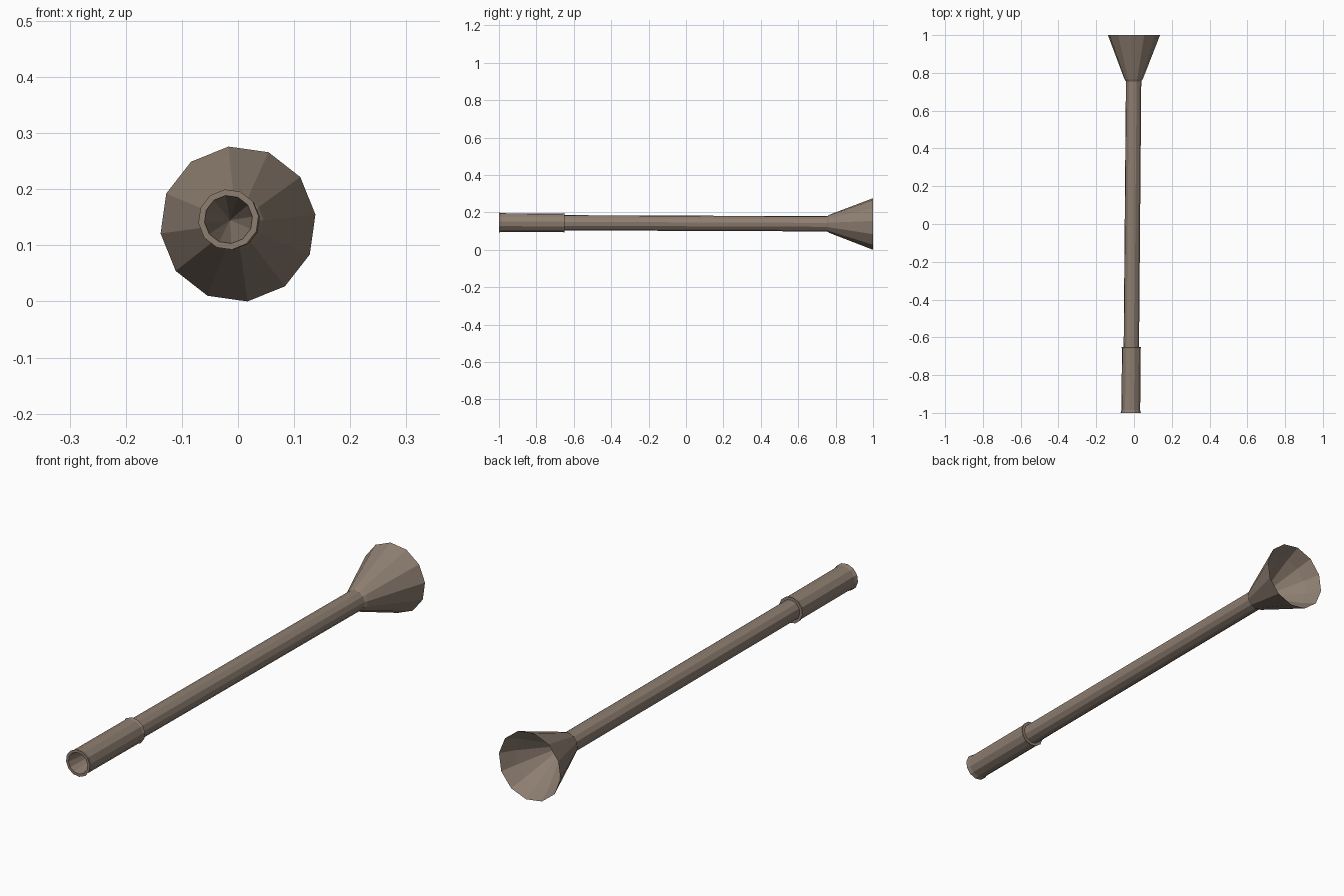
import bpy, bmesh, math

if "Cube" in bpy.data.objects:
    bpy.data.objects.remove(bpy.data.objects["Cube"])

SIDES = 12
TWIST = math.radians(7)

mat = bpy.data.materials.new("weathered_brown")
mat.diffuse_color = (0.27, 0.21, 0.165, 1)
mat.use_nodes = True
mat.node_tree.nodes["Principled BSDF"].inputs["Base Color"].default_value = mat.diffuse_color


def axis(y):
    """Centre of the slightly tilted horn axis at depth y."""
    t = (y + 1) / 2
    return -0.017 * (1 - t), 0.146 + (0.138 - 0.146) * t


def lathe(name, profile):
    """Sweep (y, radius) points round the axis; radius 0 makes an apex."""
    bm = bmesh.new()
    rings = []
    for y, r in profile:
        cx, cz = axis(y)
        n = SIDES if r else 1
        rings.append([bm.verts.new((cx + r * math.cos(TWIST + math.tau * i / SIDES), y,
                                    cz + r * math.sin(TWIST + math.tau * i / SIDES)))
                      for i in range(n)])
    for a, b in zip(rings, rings[1:]):
        for i in range(SIDES):
            j = (i + 1) % SIDES
            if len(a) == 1:
                bm.faces.new((a[0], b[j], b[i]))
            elif len(b) == 1:
                bm.faces.new((a[i], a[j], b[0]))
            else:
                bm.faces.new((a[i], a[j], b[j], b[i]))
    bmesh.ops.recalc_face_normals(bm, faces=bm.faces)
    mesh = bpy.data.meshes.new(name)
    bm.to_mesh(mesh)
    bm.free()
    mesh.materials.append(mat)
    obj = bpy.data.objects.new(name, mesh)
    bpy.context.collection.objects.link(obj)


# Mouthpiece: hollowed end, thin lip, collar stepping down to the tube
lathe("mouthpiece", [(-0.70, 0), (-1.0, 0.043), (-1.0, 0.054), (-0.985, 0.050),
                     (-0.66, 0.050), (-0.65, 0.053), (-0.65, 0.041)])

# Long main tube
lathe("tube", [(-0.66, 0.041), (0.77, 0.041)])

# Flared bell: neck ring, outer cone, thin rim, hollow inside
lathe("bell", [(0.755, 0.041), (0.765, 0.048), (0.785, 0.056), (1.0, 0.139),
               (0.94, 0.108), (0.78, 0)])
